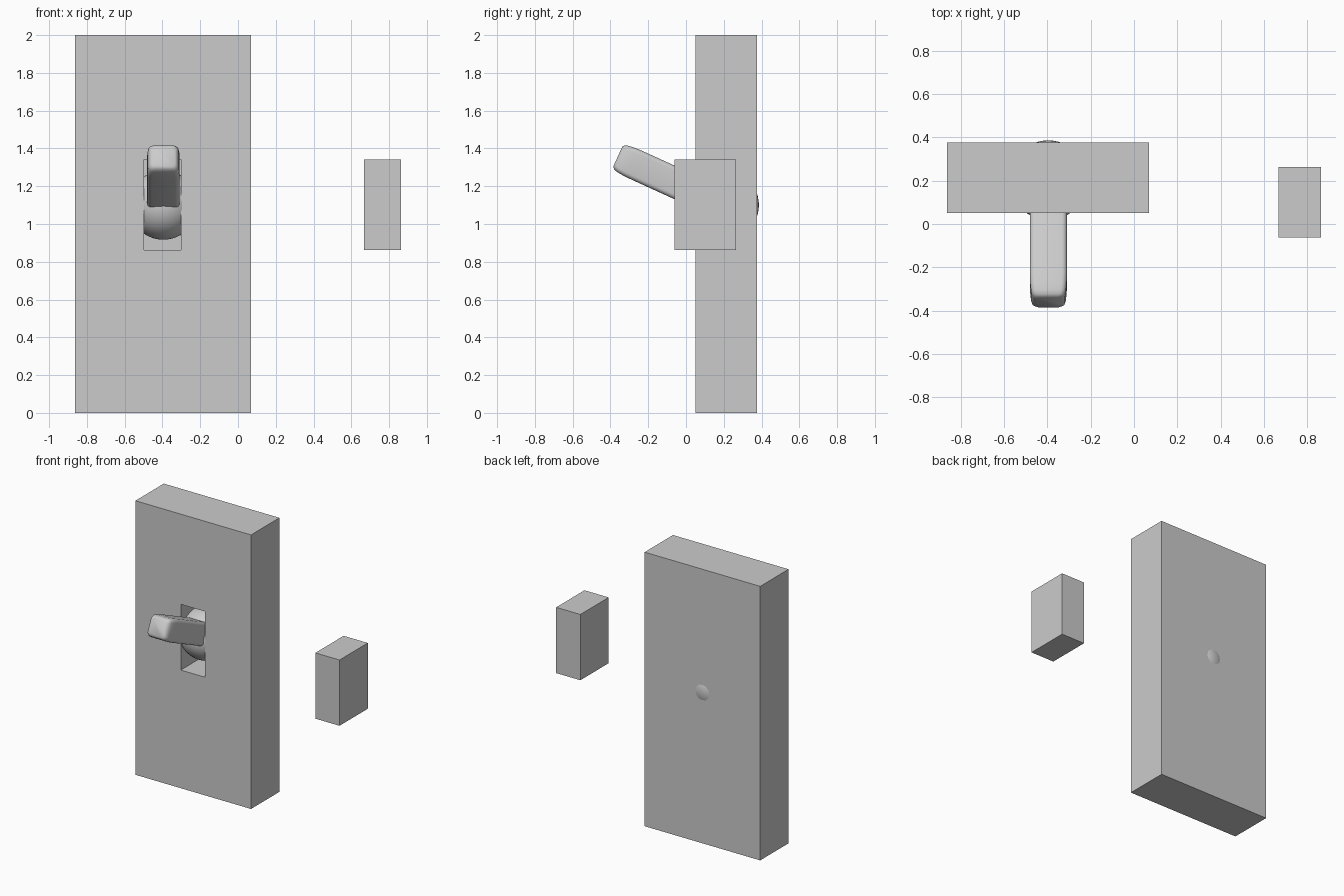
import bpy, bmesh
from math import radians, cos, sin, pi
from mathutils import Vector

if "Cube" in bpy.data.objects:
    bpy.data.objects.remove(bpy.data.objects["Cube"])


def box(name, x, y, z):
    bpy.ops.mesh.primitive_cube_add(size=1, location=(sum(x) / 2, sum(y) / 2, sum(z) / 2))
    ob = bpy.context.object
    ob.name = name
    ob.scale = (x[1] - x[0], y[1] - y[0], z[1] - z[0])
    bpy.ops.object.transform_apply(location=False, rotation=False, scale=True)
    return ob


# Wall plate with a blind rectangular slot
plate = box("wall_plate", (-0.863, 0.07), (0.05, 0.377), (0, 2))
cutter = box("slot_cutter", (-0.497, -0.302), (-0.062, 0.264), (0.862, 1.342))
mod = plate.modifiers.new("slot", 'BOOLEAN')
mod.operation = 'DIFFERENCE'
mod.solver = 'EXACT'
mod.object = cutter
bpy.context.view_layer.objects.active = plate
bpy.ops.object.modifier_apply(modifier="slot")
bpy.data.objects.remove(cutter)

# Loose block, the same size as the slot
box("side_block", (0.668, 0.863), (-0.062, 0.264), (0.862, 1.342))

# Pivot ball, just breaking through the back of the plate
pivot = Vector((-0.395, 0.203, 1.1))
bpy.ops.mesh.primitive_uv_sphere_add(segments=48, ring_count=24, radius=0.183, location=pivot)
ball = bpy.context.object
ball.name = "pivot_ball"
bpy.ops.object.shade_smooth()


# Lever: rounded-rectangle sections lofted along the tilted axis
def section(hw, hh, r, n=5):
    pts = []
    for k, (sx, sz) in enumerate([(1, 1), (-1, 1), (-1, -1), (1, -1)]):
        for i in range(n):
            a = (k + i / (n - 1)) * pi / 2
            pts.append((sx * (hw - r) + r * cos(a), sz * (hh - r) + r * sin(a)))
    return pts


bm = bmesh.new()
rings = []
for d, hw, hh in [(0.05, 0.086, 0.081), (0.5, 0.086, 0.081), (0.55, 0.084, 0.08),
                  (0.59, 0.08, 0.076), (0.61, 0.074, 0.069), (0.62, 0.062, 0.058)]:
    rings.append([bm.verts.new((x, -d, z)) for x, z in section(hw, hh, 0.024)])
for a, b in zip(rings, rings[1:]):
    for i in range(len(a)):
        j = (i + 1) % len(a)
        bm.faces.new((a[i], a[j], b[j], b[i]))
bm.faces.new(rings[0])
bm.faces.new(rings[-1])
bmesh.ops.recalc_face_normals(bm, faces=bm.faces)
mesh = bpy.data.meshes.new("lever")
bm.to_mesh(mesh)
bm.free()
lever = bpy.data.objects.new("lever", mesh)
bpy.context.collection.objects.link(lever)
lever.location = pivot
lever.rotation_euler.x = radians(-24.5)
bpy.ops.object.select_all(action='DESELECT')
lever.select_set(True)
bpy.context.view_layer.objects.active = lever
bpy.ops.object.shade_smooth_by_angle(angle=radians(40))
